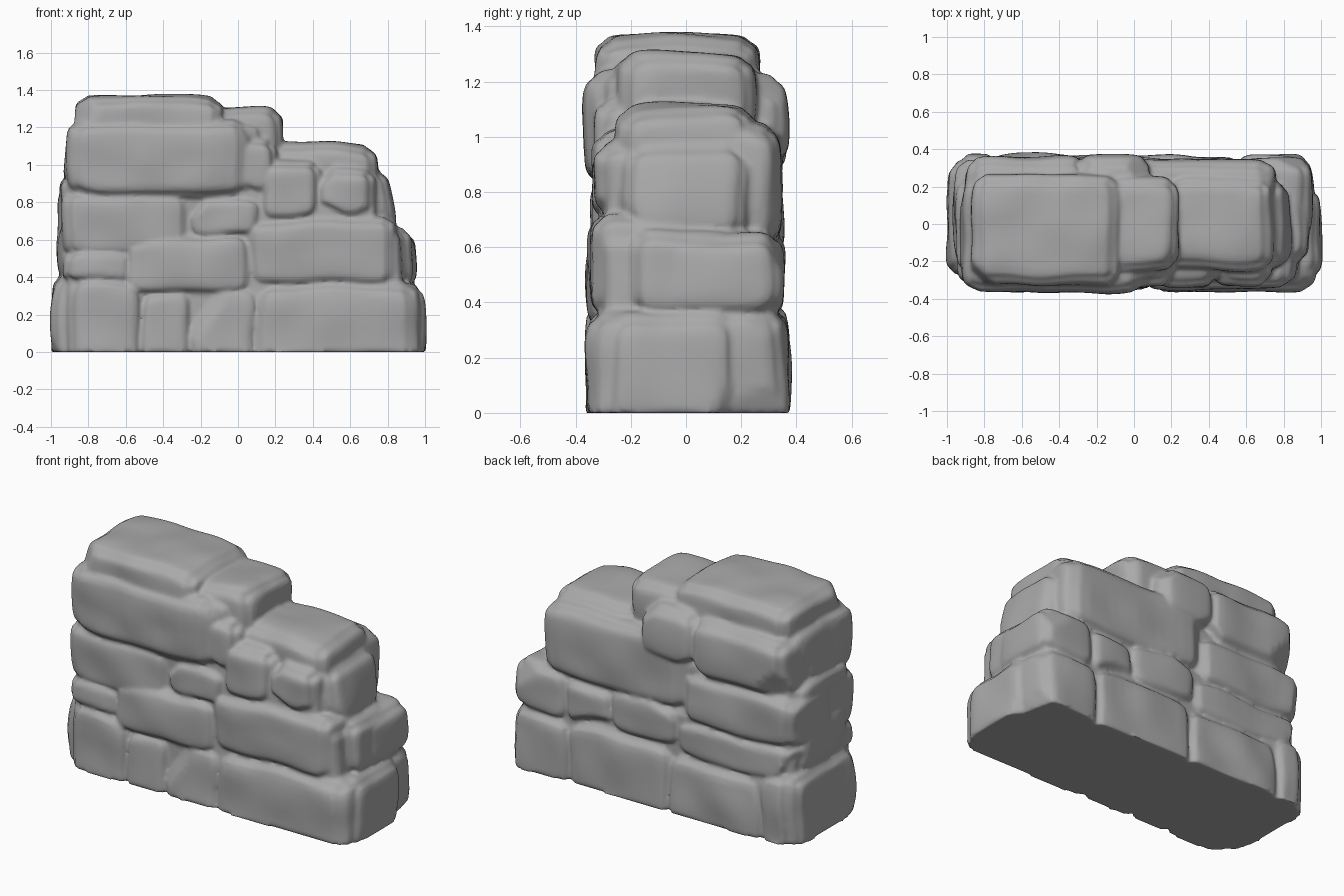
import bpy
import bmesh
import random
from mathutils import Vector, noise

if "Cube" in bpy.data.objects:
    bpy.data.objects.remove(bpy.data.objects["Cube"], do_unlink=True)

rng = random.Random(4)
wall = bmesh.new()


def chip(points, half, depth):
    """Flatten one randomly chosen corner or edge of a stone."""
    normal = Vector([rng.choice((-1, 1)) * rng.uniform(0.15, 1) for _ in range(3)]).normalized()
    limit = sum(abs(n) * h for n, h in zip(normal, half)) - depth
    for p in points:
        over = p.dot(normal) - limit
        if over > 0:
            p -= normal * over


def stone(xs, ys, zs, lean=0, chips=5, bulge=0.035):
    """Add one rounded, bulging, chipped block; lean shifts x with height."""
    lows, highs = zip(xs, ys, zs)
    low, high = Vector(lows), Vector(highs)
    centre, half = (low + high) / 2, (high - low) / 2
    radius = min(0.06, min(half) * 0.7)
    inner = half - Vector((radius, radius, radius))

    block = bmesh.new()
    bmesh.ops.create_cube(block, size=2)
    bmesh.ops.subdivide_edges(block, edges=block.edges[:], cuts=13, use_grid_fill=True)
    points = []
    for v in block.verts:
        u = v.co
        # round the edges by pushing out from a smaller box
        p = Vector([c * h for c, h in zip(u, half)])
        core = Vector([max(-i, min(i, c)) for c, i in zip(p, inner)])
        p = core + (p - core).normalized() * radius
        # let each face fall away towards its borders
        for i in range(3):
            border = u[i - 1] ** 4 + u[i - 2] ** 4
            p[i] -= bulge * u[i] * border / 2
        points.append(p)
    for _ in range(chips):
        chip(points, half, rng.uniform(0.06, 0.12))
    for v, p in zip(block.verts, points):
        p.x += lean * p.z
        world = p + centre
        world += noise.noise_vector(world * 4) * 0.02
        world.z = max(world.z, 0)
        v.co = world

    # add the finished block to the wall
    block_mesh = bpy.data.meshes.new("stone_block")
    block.to_mesh(block_mesh)
    block.free()
    wall.from_mesh(block_mesh)
    bpy.data.meshes.remove(block_mesh)


def row(face, stones):
    """Stones sharing one wall face, each given as x and z ranges."""
    for x0, x1, z0, z1 in stones:
        depth = face + rng.uniform(-0.008, 0.008)
        ys = sorted((depth, -0.1 if face > 0 else 0.1))
        stone((x0 - 0.03, x1 + 0.03), ys, (z0 - 0.03, z1 + 0.03))


# Mortar core filling the gaps behind the stones
stone((-0.92, 0.88), (-0.31, 0.31), (-0.15, 0.64), chips=0, bulge=0)
stone((-0.9, 0.74), (-0.3, 0.29), (0.5, 0.95), chips=0, bulge=0)
stone((-0.84, 0.12), (-0.3, 0.26), (0.8, 1.22), chips=0, bulge=0)

# Front face, course by course
row(-0.36, [
    (-0.88, -0.52, -0.15, 0.38), (-0.52, -0.26, -0.15, 0.32),
    (-0.26, 0.1, -0.15, 0.34), (0.1, 0.94, -0.15, 0.35)])
row(-0.35, [
    (-0.92, -0.57, 0.38, 0.54), (-0.6, 0.06, 0.32, 0.62), (0.06, 0.83, 0.36, 0.7)])
row(-0.34, [
    (-0.92, -0.27, 0.52, 0.84), (-0.26, 0.11, 0.62, 0.82),
    (0.12, 0.43, 0.72, 1), (0.44, 0.71, 0.73, 0.96)])
row(-0.37, [(-0.88, 0.04, 0.84, 1.22)])
row(-0.34, [(-0.05, 0.18, 0.86, 1.12)])

# Back face, course by course
row(0.37, [
    (0.56, 0.93, -0.15, 0.35), (-0.12, 0.56, -0.15, 0.36),
    (-0.76, -0.12, -0.15, 0.34), (-0.92, -0.76, -0.15, 0.38)])
row(0.35, [
    (0.58, 0.92, 0.36, 0.63), (0.28, 0.58, 0.36, 0.6),
    (-0.16, 0.28, 0.38, 0.64), (-0.92, -0.16, 0.35, 0.56)])
row(0.35, [(-0.2, 0.72, 0.62, 1.02), (-0.93, -0.22, 0.56, 0.86)])
row(0.36, [(-0.88, -0.28, 0.88, 1.18), (-0.28, 0.06, 0.92, 1.2)])

# Low end, stepping inwards with height
stone((0.6, 1), (-0.3, 0.2), (-0.15, 0.37))
stone((0.6, 0.94), (-0.21, 0.21), (0.33, 0.67))
stone((0.4, 0.83), (-0.23, 0.23), (0.62, 0.99), lean=-0.15)

# Tall end
stone((-1, -0.6), (-0.28, 0.34), (-0.15, 0.42))
stone((-0.96, -0.6), (-0.26, 0.26), (0.36, 0.72))
stone((-0.95, -0.6), (-0.27, 0.26), (0.64, 0.96))
stone((-0.92, -0.6), (-0.29, 0.26), (0.88, 1.24), lean=0.08)

# Stepped top
stone((-0.87, -0.07), (-0.33, 0.27), (1.05, 1.375), chips=7)
stone((-0.2, 0.24), (-0.26, 0.25), (0.9, 1.31), chips=3)
stone((0.1, 0.75), (-0.25, 0.25), (0.78, 1.12), lean=-0.1, chips=4)

# One grey for all the masonry
grey = bpy.data.materials.new("stone_grey")
grey.use_nodes = True
grey.diffuse_color = (0.4, 0.4, 0.4, 1)
grey.node_tree.nodes["Principled BSDF"].inputs["Base Color"].default_value = (0.4, 0.4, 0.4, 1)

# Fuse the stones into one weathered wall with soft joints
mesh = bpy.data.meshes.new("stone_wall")
wall.to_mesh(mesh)
wall.free()
mesh.materials.append(grey)
stone_wall = bpy.data.objects.new("stone_wall", mesh)
bpy.context.collection.objects.link(stone_wall)
fuse = stone_wall.modifiers.new("fuse_stones", "REMESH")
fuse.mode = "VOXEL"
fuse.voxel_size = 0.012
fuse.use_smooth_shade = True
soften = stone_wall.modifiers.new("soften_joints", "SMOOTH")
soften.factor = 0.5
soften.iterations = 4
